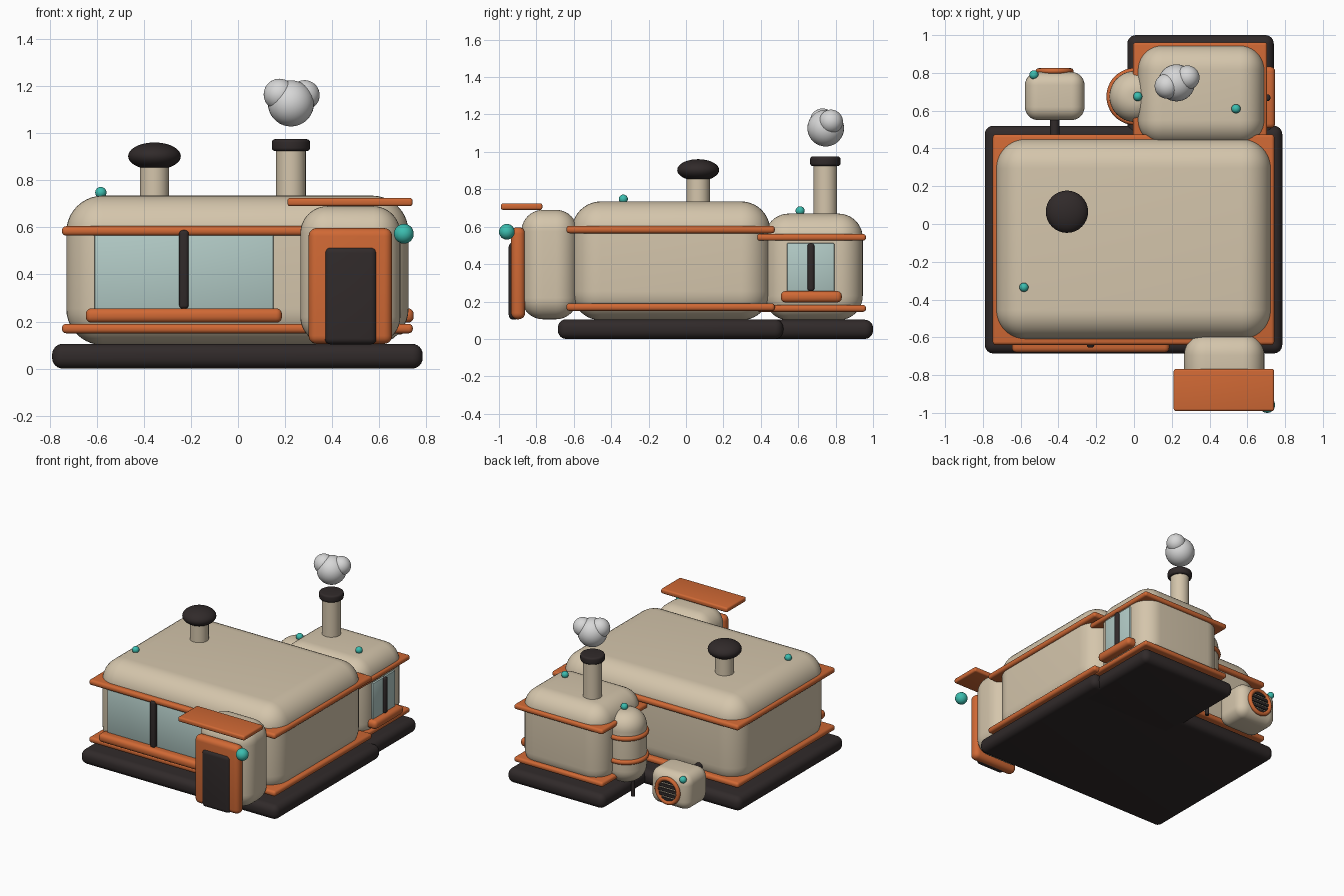
import bpy, bmesh, math
from mathutils import Matrix, Vector

default = bpy.data.objects.get("Cube")
if default:
    bpy.data.objects.remove(default, do_unlink=True)


def material(name, r, g, b):
    m = bpy.data.materials.new(name)
    m.use_nodes = True
    m.diffuse_color = (r, g, b, 1)
    bsdf = next(n for n in m.node_tree.nodes if n.type == 'BSDF_PRINCIPLED')
    bsdf.inputs["Base Color"].default_value = (r, g, b, 1)
    bsdf.inputs["Roughness"].default_value = 0.6
    return m


CREAM = material("cream", 0.66, 0.56, 0.41)
ORANGE = material("burnt_orange", 0.63, 0.14, 0.035)
DARK = material("charcoal", 0.03, 0.023, 0.023)
GLASS = material("pale_glass", 0.45, 0.60, 0.57)
TEAL = material("teal", 0.045, 0.51, 0.43)
SMOKE = material("smoke_white", 0.68, 0.68, 0.68)


def finish(name, bm, mat):
    mesh = bpy.data.meshes.new(name)
    bmesh.ops.recalc_face_normals(bm, faces=bm.faces)
    bm.to_mesh(mesh)
    bm.free()
    mesh.materials.append(mat)
    ob = bpy.data.objects.new(name, mesh)
    bpy.context.collection.objects.link(ob)
    bpy.ops.object.select_all(action='DESELECT')
    ob.select_set(True)
    bpy.context.view_layer.objects.active = ob
    bpy.ops.object.shade_smooth_by_angle(angle=math.radians(35))
    return ob


def round_edges(bm, radius, segments):
    edges = [e for e in bm.edges if e.calc_face_angle(0) > 0.6]
    bmesh.ops.bevel(bm, geom=edges, offset=radius, segments=segments,
                    profile=0.5, affect='EDGES', clamp_overlap=True)


def box(name, mat, xs, ys, zs, radius=0.0, segments=4):
    """Rounded box given by its extent on each axis."""
    bm = bmesh.new()
    size = [b - a for a, b in (xs, ys, zs)]
    mid = [(a + b) / 2 for a, b in (xs, ys, zs)]
    bmesh.ops.create_cube(bm, size=1, matrix=Matrix.Translation(mid) @ Matrix.Diagonal((*size, 1)))
    if radius:
        round_edges(bm, radius, segments)
    return finish(name, bm, mat)


def rod(name, mat, start, end, r, radius=0.0, segments=4):
    """Cylinder between two points."""
    a, b = Vector(start), Vector(end)
    turn = (b - a).to_track_quat('Z', 'Y').to_matrix().to_4x4()
    bm = bmesh.new()
    bmesh.ops.create_cone(bm, cap_ends=True, segments=40, radius1=r, radius2=r,
                          depth=(b - a).length,
                          matrix=Matrix.Translation((a + b) / 2) @ turn)
    if radius:
        round_edges(bm, radius, segments)
    return finish(name, bm, mat)


def ball(name, mat, centre, r, height=None):
    bm = bmesh.new()
    scale = Matrix.Diagonal((r, r, height or r, 1))
    bmesh.ops.create_uvsphere(bm, u_segments=32, v_segments=18, radius=1,
                              matrix=Matrix.Translation(centre) @ scale)
    return finish(name, bm, mat)


def ring(name, mat, centre, major, minor, turn=None):
    """Torus around z, or turned by a matrix."""
    bm = bmesh.new()
    circle = bmesh.ops.create_circle(
        bm, segments=12, radius=minor,
        matrix=Matrix.Translation((major, 0, 0)) @ Matrix.Rotation(math.pi / 2, 4, 'X'))
    bmesh.ops.spin(bm, geom=list(bm.edges) + circle["verts"], cent=(0, 0, 0), axis=(0, 0, 1),
                   angle=math.tau, steps=48, use_merge=True)
    bmesh.ops.remove_doubles(bm, verts=bm.verts, dist=0.0001)
    bm.transform(Matrix.Translation(centre) @ (turn or Matrix()))
    return finish(name, bm, mat)


# Foundation slabs
box("main_base", DARK, (-0.79, 0.785), (-0.685, 0.52), (0, 0.105), 0.045, 6)
box("rear_base", DARK, (-0.035, 0.74), (0.3, 1.0), (0, 0.103), 0.045, 6)

# Rounded rooms
box("main_room", CREAM, (-0.73, 0.725), (-0.61, 0.45), (0.1, 0.735), 0.155, 10)
box("rear_room", CREAM, (0.02, 0.69), (0.42, 0.945), (0.1, 0.67), 0.13, 10)
box("entry_porch", CREAM, (0.265, 0.69), (-0.88, -0.58), (0.105, 0.69), 0.115, 10)

# Trim bands around the rooms
for level, z in (("lower", 0.17), ("upper", 0.585)):
    box("main_trim_" + level, ORANGE, (-0.748, 0.743), (-0.64, 0.475), (z - 0.02, z + 0.02), 0.017)
for level, z in (("lower", 0.163), ("upper", 0.543)):
    box("rear_trim_" + level, ORANGE, (-0.005, 0.705), (0.378, 0.962), (z - 0.018, z + 0.018), 0.015)

# Front window
box("front_glass", GLASS, (-0.61, 0.15), (-0.625, -0.59), (0.25, 0.575), 0.005, 2)
box("front_mullion", DARK, (-0.25, -0.21), (-0.655, -0.6), (0.255, 0.588), 0.014)
box("front_sill", ORANGE, (-0.647, 0.187), (-0.68, -0.59), (0.195, 0.256), 0.025)

# Side window of the rear room
box("side_glass", GLASS, (0.66, 0.703), (0.54, 0.793), (0.25, 0.512), 0.005, 2)
box("side_mullion", DARK, (0.67, 0.722), (0.65, 0.686), (0.255, 0.512), 0.014)
box("side_sill", ORANGE, (0.66, 0.747), (0.507, 0.833), (0.195, 0.256), 0.025)

# Door, frame, canopy and lamp
box("door_frame", ORANGE, (0.3, 0.655), (-0.935, -0.86), (0.105, 0.597), 0.034, 5)
box("door", DARK, (0.368, 0.59), (-0.948, -0.89), (0.103, 0.517), 0.026, 5)
box("canopy", ORANGE, (0.21, 0.742), (-0.99, -0.768), (0.69, 0.725), 0.012)
ball("door_lamp", TEAL, (0.705, -0.958, 0.573), 0.042)

# Roof vent
rod("vent_stem", CREAM, (-0.355, 0.065, 0.7), (-0.355, 0.065, 0.88), 0.062)
ball("vent_cap", DARK, (-0.355, 0.065, 0.903), 0.112, 0.058)

# Chimney with smoke
rod("chimney", CREAM, (0.225, 0.745, 0.6), (0.225, 0.745, 0.94), 0.063)
rod("chimney_cap", DARK, (0.225, 0.745, 0.925), (0.225, 0.745, 0.975), 0.081, 0.013)
ball("smoke_large", SMOKE, (0.225, 0.747, 1.127), 0.098)
ball("smoke_left", SMOKE, (0.283, 0.775, 1.162), 0.064)
ball("smoke_right", SMOKE, (0.176, 0.73, 1.165), 0.067)

# Side tank with hoops and a support leg
rod("side_tank", CREAM, (0.005, 0.675, 0.1), (0.005, 0.675, 0.605), 0.135, 0.11, 10)
for level, z in (("lower", 0.28), ("upper", 0.45)):
    ring("tank_hoop_" + level, ORANGE, (0.005, 0.675, z), 0.134, 0.017)
rod("tank_leg", DARK, (-0.06, 0.69, 0), (-0.06, 0.69, 0.2), 0.014)

# Air unit behind the main room
box("air_unit", CREAM, (-0.577, -0.262), (0.55, 0.805), (0.05, 0.305), 0.07, 8)
rod("air_pipe", DARK, (-0.42, 0.4, 0.22), (-0.42, 0.6, 0.22), 0.025)
ring("fan_ring", ORANGE, (-0.42, 0.81, 0.178), 0.085, 0.015, Matrix.Rotation(math.pi / 2, 4, 'X'))
for i in range(-2, 3):
    z = i * 0.032
    half = math.sqrt(0.085 ** 2 - z ** 2)
    box(f"fan_slat_{i + 3}", DARK, (-0.42 - half, -0.42 + half), (0.795, 0.815),
        (0.178 + z - 0.011, 0.178 + z + 0.011), 0.004, 2)

# Small beacon lights
for place, spot in (("main_roof", (-0.583, -0.335, 0.748)), ("rear_roof", (0.54, 0.61, 0.685)),
                    ("tank", (0.02, 0.675, 0.618)), ("air_unit", (-0.53, 0.79, 0.28))):
    ball("beacon_" + place, TEAL, spot, 0.024)
